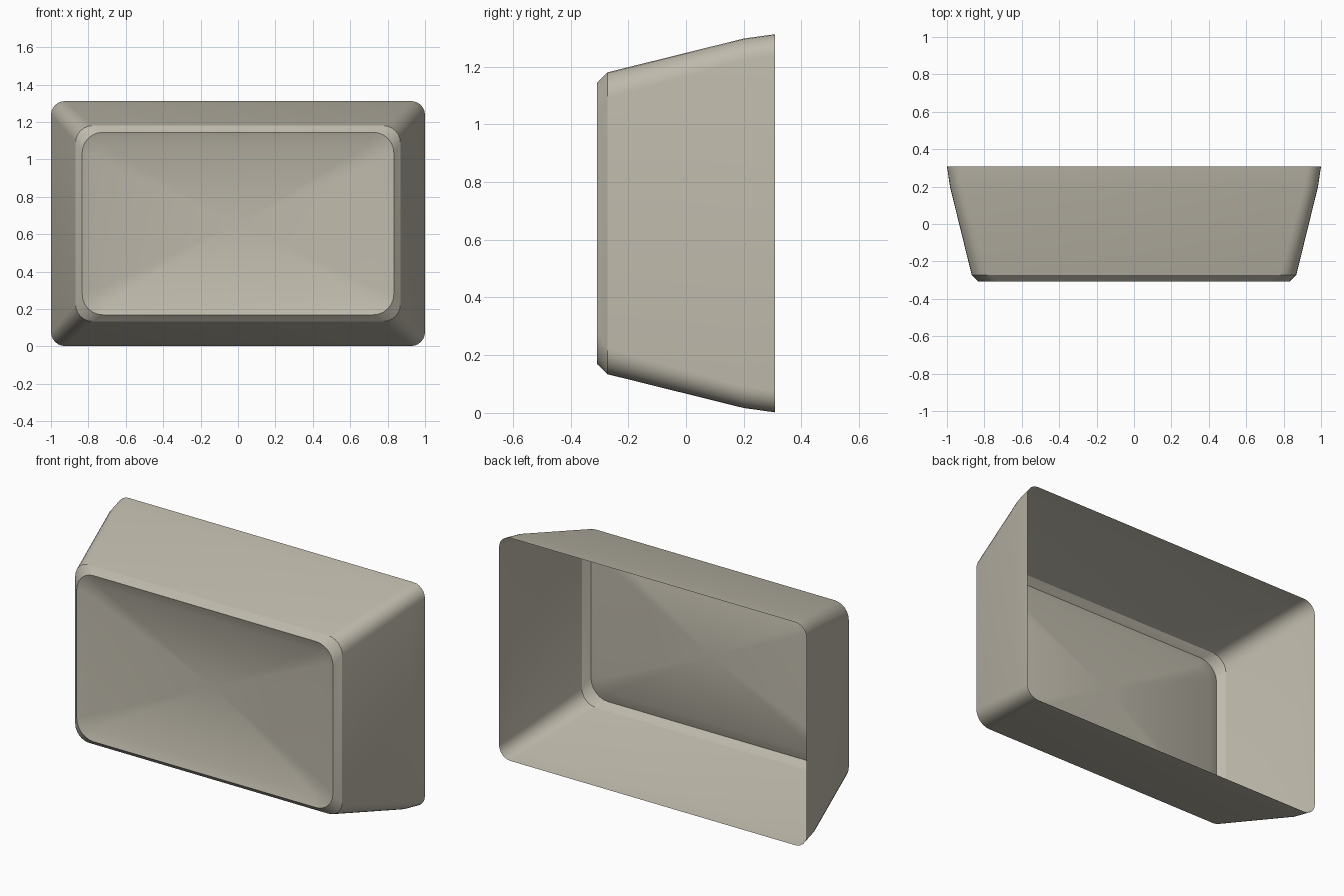
import bpy, bmesh
from math import cos, sin, pi, radians

cube = bpy.data.objects.get("Cube")
if cube:
    bpy.data.objects.remove(cube)

CENTRE_Z = 0.657
CORNER_STEPS = 6

mat = bpy.data.materials.new("warm grey plastic")
mat.use_nodes = True
colour = (0.52, 0.49, 0.41, 1)
mat.diffuse_color = colour
mat.node_tree.nodes["Principled BSDF"].inputs["Base Color"].default_value = colour


def rounded_loop(bm, y, half_w, half_h, radius):
    """Ring of vertices forming a rounded rectangle that faces the front."""
    ring = []
    for q, (sx, sz) in enumerate([(1, 1), (-1, 1), (-1, -1), (1, -1)]):
        for i in range(CORNER_STEPS + 1):
            a = (q + i / CORNER_STEPS) * pi / 2
            x = sx * (half_w - radius) + radius * cos(a)
            z = sz * (half_h - radius) + radius * sin(a)
            ring.append(bm.verts.new((x, y, CENTRE_Z + z)))
    return ring


def bridge(bm, front, back):
    n = len(front)
    for i in range(n):
        j = (i + 1) % n
        bm.faces.new((front[i], front[j], back[j], back[i]))


def finish(bm, name):
    mesh = bpy.data.meshes.new(name)
    bm.to_mesh(mesh)
    bm.free()
    mesh.materials.append(mat)
    obj = bpy.data.objects.new(name, mesh)
    bpy.context.collection.objects.link(obj)
    bpy.ops.object.select_all(action="DESELECT")
    obj.select_set(True)
    bpy.context.view_layer.objects.active = obj
    bpy.ops.object.shade_smooth_by_angle(angle=radians(30))


# Tapered housing, open at the back, with a bevelled front rim
bm = bmesh.new()
sections = [(-0.308, 0.833, 0.488, 0.11), (-0.272, 0.868, 0.523, 0.09),
            (0.2, 0.984, 0.64, 0.075), (0.308, 1.0, 0.655, 0.075)]
rings = [rounded_loop(bm, *s) for s in sections]
for a, b in zip(rings, rings[1:]):
    bridge(bm, a, b)
finish(bm, "housing")

# Dished front panel, a soft lip running into a shallow fan
bm = bmesh.new()
rim = rounded_loop(bm, -0.308, 0.833, 0.488, 0.11)
lip = rounded_loop(bm, -0.285, 0.768, 0.423, 0.07)
bridge(bm, lip, rim)
hub = bm.verts.new((0, -0.235, CENTRE_Z))
for i, v in enumerate(lip):
    bm.faces.new((v, hub, lip[(i + 1) % len(lip)]))
finish(bm, "front_panel")
